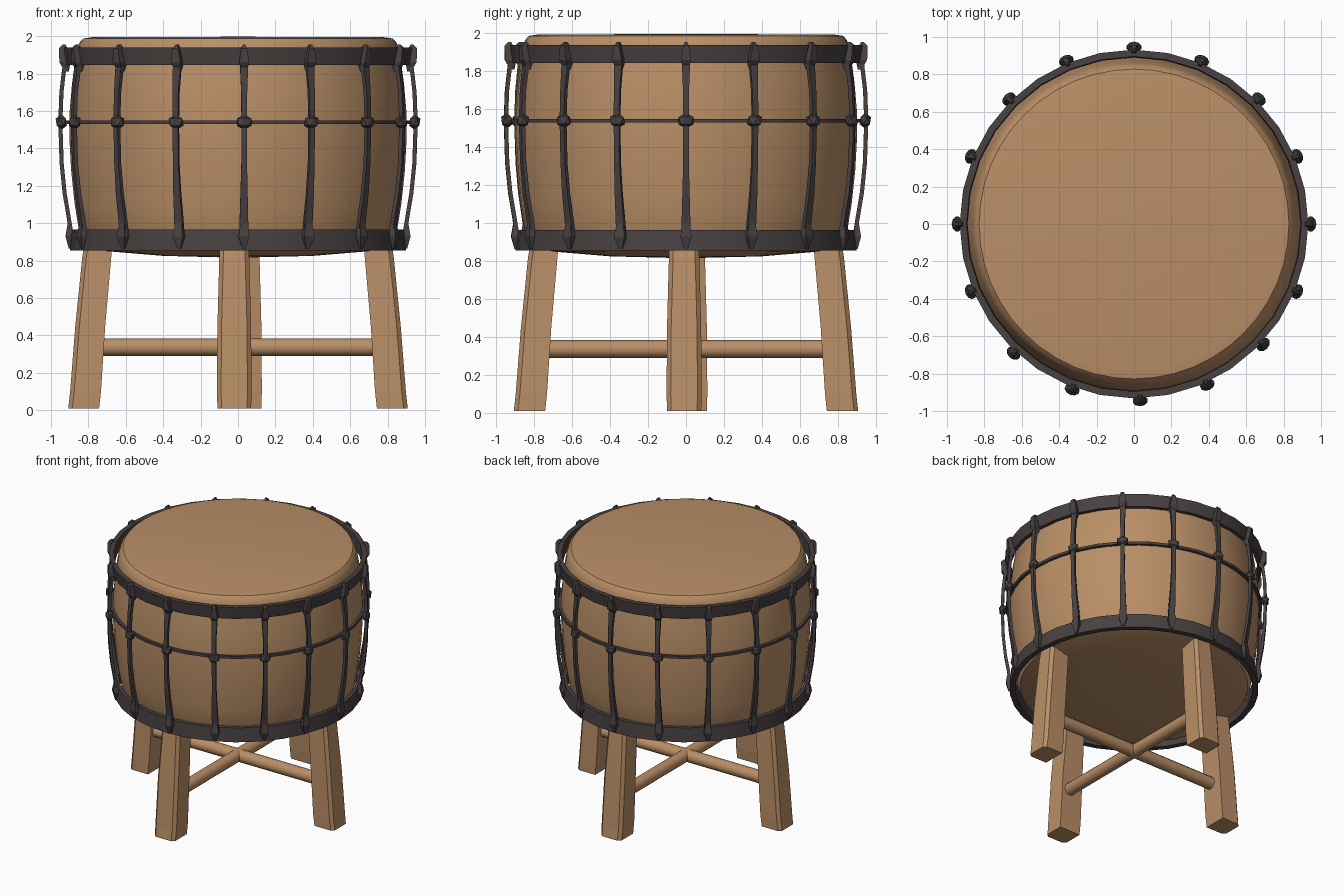
import bpy, bmesh, math
from mathutils import Vector, Matrix

if "Cube" in bpy.data.objects:
    bpy.data.objects.remove(bpy.data.objects["Cube"])


def material(name, col):
    m = bpy.data.materials.new(name)
    m.diffuse_color = (*col, 1)
    m.use_nodes = True
    m.node_tree.nodes["Principled BSDF"].inputs["Base Color"].default_value = m.diffuse_color
    return m


WOOD = material("tan wood", (0.49, 0.275, 0.135))
IRON = material("dark iron", (0.065, 0.052, 0.054))


def finish(name, bm, mat, smooth=None):
    bmesh.ops.recalc_face_normals(bm, faces=bm.faces)
    me = bpy.data.meshes.new(name)
    bm.to_mesh(me)
    bm.free()
    me.materials.append(mat)
    ob = bpy.data.objects.new(name, me)
    bpy.context.collection.objects.link(ob)
    if smooth:
        bpy.ops.object.select_all(action='DESELECT')
        ob.select_set(True)
        bpy.context.view_layer.objects.active = ob
        bpy.ops.object.shade_smooth_by_angle(angle=math.radians(smooth))
    return ob


def lathe(name, profile, mat, n, smooth=None, closed=False):
    """Spin (radius, z) points around z."""
    bm = bmesh.new()
    vs = [bm.verts.new((r, 0, z)) for r, z in profile]
    pairs = list(zip(vs, vs[1:])) + ([(vs[-1], vs[0])] if closed else [])
    es = [bm.edges.new(p) for p in pairs]
    bmesh.ops.spin(bm, geom=vs + es, cent=(0, 0, 0), axis=(0, 0, 1),
                   angle=2 * math.pi, steps=n, use_duplicate=False)
    bmesh.ops.remove_doubles(bm, verts=bm.verts, dist=1e-4)
    return finish(name, bm, mat, smooth)


def loft(bm, sections, mat4):
    """Bridge equal-sized point loops and cap both ends."""
    loops = [[bm.verts.new(mat4 @ Vector(p)) for p in s] for s in sections]
    n = len(loops[0])
    for a, b in zip(loops, loops[1:]):
        for i in range(n):
            j = (i + 1) % n
            bm.faces.new((a[i], a[j], b[j], b[i]))
    bm.faces.new(loops[0])
    bm.faces.new(loops[-1])


def rect(r, z, depth, width):
    """Horizontal rectangle centred at radius r."""
    d, w = depth / 2, width / 2
    return [(r - d, -w, z), (r + d, -w, z), (r + d, w, z), (r - d, w, z)]


# Barrel body with rounded head and shallow bowed underside
lathe("drum_body", [(0, 0.815), (0.4, 0.825), (0.7, 0.85), (0.82, 0.88), (0.845, 0.93),
                    (0.873, 1.1), (0.892, 1.28), (0.902, 1.46), (0.9, 1.6),
                    (0.888, 1.74), (0.872, 1.86), (0.86, 1.93), (0.848, 1.965), (0.828, 1.987),
                    (0.78, 1.994), (0, 1.997)], WOOD, 48, 35)

# Iron hoops
lathe("top_hoop", [(0.89, 1.845), (0.918, 1.845), (0.932, 1.94), (0.895, 1.94)],
      IRON, 32, 30, True)
lathe("bottom_hoop", [(0.855, 0.855), (0.898, 0.855), (0.89, 0.965), (0.86, 0.965)],
      IRON, 32, 30, True)

# Thin cord round the middle, sagging slightly inward between knots
lathe("middle_cord", [(0.898, 1.53), (0.925, 1.53), (0.925, 1.55), (0.898, 1.55)],
      IRON, 16 * 2, None, True)

# Sixteen vertical straps with knots and end wedges
straps, knots, wedges = bmesh.new(), bmesh.new(), bmesh.new()
PATH = [(0.89, 0.93, 0.05), (0.905, 1.03, 0.045), (0.927, 1.16, 0.038), (0.943, 1.32, 0.03),
        (0.95, 1.54, 0.03), (0.944, 1.7, 0.032), (0.93, 1.82, 0.042), (0.92, 1.9, 0.035)]
for k in range(16):
    rot = Matrix.Rotation(2 * math.pi * k / 16 + math.radians(2 if 9 < k < 15 else 0), 4, 'Z')
    loft(straps, [rect(r, z, 0.022, w) for r, z, w in PATH], rot)
    bmesh.ops.create_icosphere(
        knots, subdivisions=1, radius=0.042,
        matrix=rot @ Matrix.Translation((0.945, 0, 1.54)) @ Matrix.Diagonal((0.8, 1.1, 1, 1)))
    loft(wedges, [rect(0.915, 1.81, 0.02, 0.025), rect(0.925, 1.86, 0.06, 0.055),
                  rect(0.935, 1.935, 0.045, 0.03), rect(0.93, 1.955, 0.015, 0.012)], rot)
    loft(wedges, [rect(0.895, 0.865, 0.02, 0.02), rect(0.9, 0.93, 0.045, 0.06),
                  rect(0.9, 0.96, 0.035, 0.05), rect(0.9, 1.02, 0.015, 0.02)], rot)
finish("strap_set", straps, IRON)
finish("strap_knots", knots, IRON)
finish("strap_wedges", wedges, IRON)

# Four splayed legs, chiselled on the outer edges
LEG = [(0.825, 0.01, 0.165, 0.18), (0.815, 0.1, 0.165, 0.185), (0.79, 0.45, 0.16, 0.18),
       (0.755, 0.82, 0.155, 0.16), (0.745, 0.9, 0.15, 0.155)]
for name, ang, shift in (("right_leg", 0, -0.01), ("back_leg", 90, -0.035),
                         ("left_leg", 180, -0.02), ("front_leg", 270, -0.02)):
    bm = bmesh.new()
    secs = []
    for r, z, d, w in LEG:
        c = 0.022
        x0, x1, y0, y1 = r - d / 2, r + d / 2, shift - w / 2, shift + w / 2
        secs.append([(x0, y0, z), (x1 - c, y0, z), (x1, y0 + c, z),
                     (x1, y1 - c, z), (x1 - c, y1, z), (x0, y1, z)])
    loft(bm, secs, Matrix.Rotation(math.radians(ang), 4, 'Z'))
    finish(name, bm, WOOD)

# Crossed round stretchers
for name, ang in (("side_stretcher", 0), ("depth_stretcher", 90)):
    bm = bmesh.new()
    bmesh.ops.create_cone(
        bm, cap_ends=True, segments=12, radius1=0.047, radius2=0.047, depth=1.52,
        matrix=Matrix.Translation((0, 0, 0.337)) @ Matrix.Rotation(math.radians(ang), 4, 'Z')
        @ Matrix.Rotation(math.pi / 2, 4, 'Y'))
    finish(name, bm, WOOD, 40)
